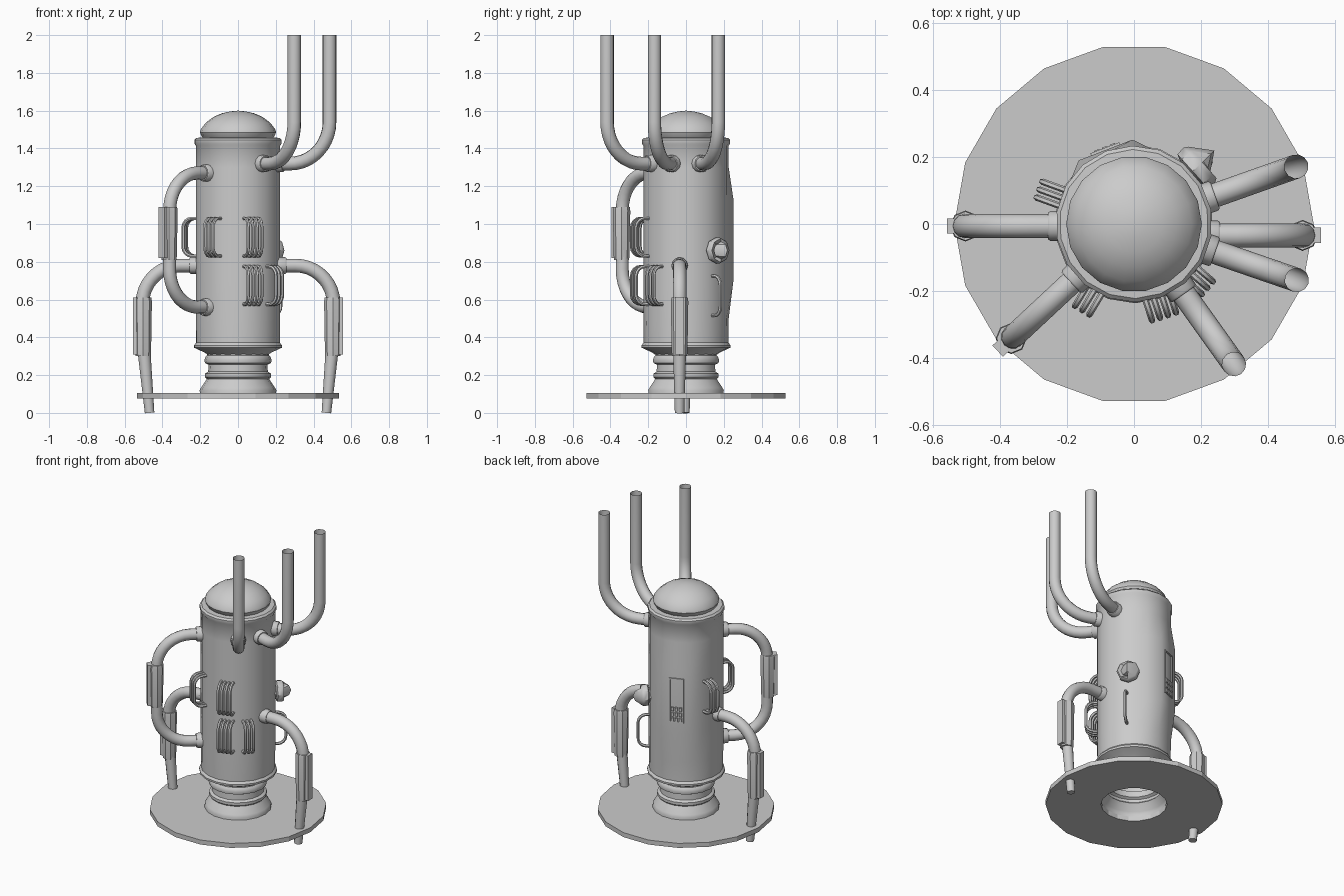
import bpy, bmesh
from math import radians, sin, cos, pi
from mathutils import Vector, Matrix

if "Cube" in bpy.data.objects:
    bpy.data.objects.remove(bpy.data.objects["Cube"])


def finish(ob, angle=40):
    bpy.ops.object.select_all(action='DESELECT')
    ob.select_set(True)
    bpy.context.view_layer.objects.active = ob
    bpy.ops.object.shade_smooth_by_angle(angle=radians(angle))
    return ob


def polar(az, r, z, t=0.0):
    """Point at radius r along azimuth az, shifted sideways by t."""
    a = radians(az)
    return Vector((r * cos(a) - t * sin(a), r * sin(a) + t * cos(a), z))


def lathe(name, profile, sides=18, start=0, closed=False, cap=False, shape=None, angle=40):
    bm = bmesh.new()
    rings = []
    for r, z in profile:
        ring = []
        for i in range(sides):
            az = start + 360 * i / sides
            ring.append(bm.verts.new(polar(az, shape(r, z, i) if shape else r, z)))
        rings.append(ring)
    pairs = list(zip(rings, rings[1:])) + ([(rings[-1], rings[0])] if closed else [])
    for a, b in pairs:
        for i in range(sides):
            j = (i + 1) % sides
            bm.faces.new((a[i], a[j], b[j], b[i]))
    if cap:
        top = bm.verts.new((0, 0, profile[-1][1] + 0.004))
        for i in range(sides):
            bm.faces.new((rings[-1][i], rings[-1][(i + 1) % sides], top))
    bmesh.ops.recalc_face_normals(bm, faces=bm.faces)
    me = bpy.data.meshes.new(name)
    bm.to_mesh(me)
    bm.free()
    ob = bpy.data.objects.new(name, me)
    bpy.context.collection.objects.link(ob)
    return finish(ob, angle)


def fillet(pts, rad, steps=7):
    """Round the inner corners of a polyline."""
    out = [pts[0]]
    for p, c, n in zip(pts, pts[1:], pts[2:]):
        d1, d2 = p - c, n - c
        k = min(rad, d1.length * 0.95, d2.length * 0.95)
        a, b = c + d1.normalized() * k, c + d2.normalized() * k
        ang = d1.angle(d2)
        if abs(ang - pi / 2) < 0.2:          # true quarter arc
            o = a + b - c
            for s in range(steps + 1):
                t = s / steps * pi / 2
                out.append(o + (a - o) * cos(t) + (b - o) * sin(t))
        else:
            for s in range(steps + 1):
                t = s / steps
                out.append(a * (1 - t) ** 2 + c * 2 * t * (1 - t) + b * t * t)
    out.append(pts[-1])
    return out


def tube(name, pts, r, radii=None, caps=True, res=4):
    cu = bpy.data.curves.new(name, 'CURVE')
    cu.dimensions = '3D'
    cu.bevel_depth = r
    cu.bevel_resolution = res
    cu.use_fill_caps = caps
    sp = cu.splines.new('POLY')
    sp.points.add(len(pts) - 1)
    for i, p in enumerate(pts):
        sp.points[i].co = (*p, 1)
        sp.points[i].radius = radii[i] if radii else 1
    ob = bpy.data.objects.new(name, cu)
    bpy.context.collection.objects.link(ob)
    bpy.ops.object.select_all(action='DESELECT')
    ob.select_set(True)
    bpy.context.view_layer.objects.active = ob
    bpy.ops.object.convert(target='MESH')
    return finish(bpy.context.view_layer.objects.active)


def box(name, az, r, t, z, size):
    """Box with size (radial, sideways, height) facing along az."""
    bpy.ops.mesh.primitive_cube_add(size=1)
    ob = bpy.context.object
    ob.name = name
    ob.data.transform(Matrix.Translation(polar(az, r, z, t)) @ Matrix.Rotation(radians(az), 4, 'Z')
                      @ Matrix.Diagonal((*size, 1)))
    return ob


def collar(name, az, z, t=0.0, r=0.046):
    tube(name, [polar(az, 0.19, z, t), polar(az, 0.25, z, t), polar(az, 0.256, z, t)], r, [1, 1, 0.9])


# Base plate with centre hole, and ringed pedestal
lathe("base_plate", [(0.2, 0.075), (0.535, 0.075), (0.535, 0.105), (0.2, 0.105)], closed=True, angle=15)
lathe("pedestal", [(0.2, 0.075), (0.203, 0.12), (0.195, 0.135), (0.165, 0.18), (0.175, 0.19),
                   (0.175, 0.208), (0.158, 0.218), (0.156, 0.255), (0.175, 0.264), (0.178, 0.28),
                   (0.172, 0.297), (0.165, 0.305), (0.165, 0.335)])

# Body with a flat raised panel on the rear-left side
PANEL, FLAT = 111, 0.236


def bulge(r, z, i):
    if 0.65 < z < 1.2:
        if i == 0:
            return FLAT
        if i in (1, 17):
            return FLAT / cos(radians(20))
    return r


lathe("body", [(0.165, 0.31), (0.18, 0.32), (0.235, 0.345), (0.236, 0.358), (0.224, 0.372), (0.226, 0.5),
               (0.226, 0.7), (0.226, 1.13), (0.226, 1.3), (0.226, 1.415), (0.233, 1.425),
               (0.233, 1.445), (0.222, 1.456), (0.185, 1.458)], start=PANEL, shape=bulge)
lathe("dome_cap", [(0.18, 1.45), (0.19, 1.46), (0.202, 1.485), (0.198, 1.5), (0.172, 1.535),
                   (0.13, 1.567), (0.085, 1.586), (0.04, 1.596)], cap=True)

# Keypad on the raised panel
for s in (-1, 1):
    box("keypad_side", PANEL, FLAT, s * 0.042, 0.918, (0.014, 0.008, 0.295))
    box("keypad_edge", PANEL, FLAT, 0, 0.918 + s * 0.143, (0.014, 0.09, 0.008))
for i in range(3):
    for j in range(3):
        box("keypad_button", PANEL, FLAT, (i - 1) * 0.025, 0.79 + j * 0.035, (0.02, 0.017, 0.024))

# Three pipes rising from the upper body, open at the top
for az in (19.5, -19, -54.5):
    tube("upper_pipe", fillet([polar(az, 0.19, 1.32), polar(az, 0.513, 1.32), polar(az, 0.513, 2.0)], 0.22, 10),
         0.036, caps=False)
    collar("upper_collar", az, 1.32)

# Side loop pipe with a sleeve
LOOP = 223
tube("loop_pipe", fillet([polar(LOOP, 0.19, 1.27), polar(LOOP, 0.495, 1.27),
                          polar(LOOP, 0.495, 0.56), polar(LOOP, 0.19, 0.56)], 0.2, 9), 0.035)
for z in (1.27, 0.56):
    collar("loop_collar", LOOP, z)


def sleeve(name, az, r, t, z0, z1):
    pts = [polar(az, r, z, t) for z in (z0, z0 + 0.02, z1 - 0.02, z1)]
    tube(name, pts, 0.044, [0.9, 0.95, 1.05, 0.98], res=2)
    box(name + "_plate", az, r + 0.037, t, (z0 + z1) / 2 + 0.005, (0.036, 0.046, z1 - z0 - 0.01))


sleeve("loop_sleeve", LOOP, 0.5, 0, 0.81, 1.09)

# Two bent legs reaching through the base plate
for az, t in ((0, -0.034), (180, 0.006)):
    path = fillet([polar(az, 0.19, 0.78, t), polar(az, 0.505, 0.78, t), polar(az, 0.507, 0.45, t)], 0.2, 9)
    path += [polar(az, 0.495, 0.3, t), polar(az, 0.468, 0.0, t)]
    n = len(path)
    tube("leg", path, 0.036, [1] * (n - 2) + [0.93, 0.7])
    collar("leg_collar", az, 0.78, t, 0.044)
    sleeve("leg_sleeve", az, 0.502, t, 0.3, 0.61)


# Groups of thin bent handles round the body
def handles(name, az, z0, z1, count, reach=0.29):
    for i in range(count):
        t = (i - (count - 1) / 2) * 0.025
        tube(name, fillet([polar(az, 0.2, z1, t), polar(az, reach, z1, t),
                           polar(az, reach, z0, t), polar(az, 0.2, z0, t)], 0.05, 4), 0.0095, res=1)


handles("rear_left_rib", 160, 0.83, 1.03, 3, 0.3)
handles("front_left_rib", 239, 0.83, 1.03, 3, 0.3)
handles("front_upper_rib", 288, 0.83, 1.03, 4)
handles("front_lower_rib", 288, 0.575, 0.775, 4)
handles("right_lower_rib", 319, 0.575, 0.775, 3)
handles("grab_handle", 39, 0.515, 0.725, 1)

# Octagonal valve knob with a dished face
K = 42
tube("valve_knob", [polar(K, r, 0.86) for r in (0.19, 0.228, 0.235, 0.262, 0.274, 0.278, 0.266)], 0.07,
     [0.65, 0.7, 0.97, 1, 0.9, 0.66, 0.6], res=2)
